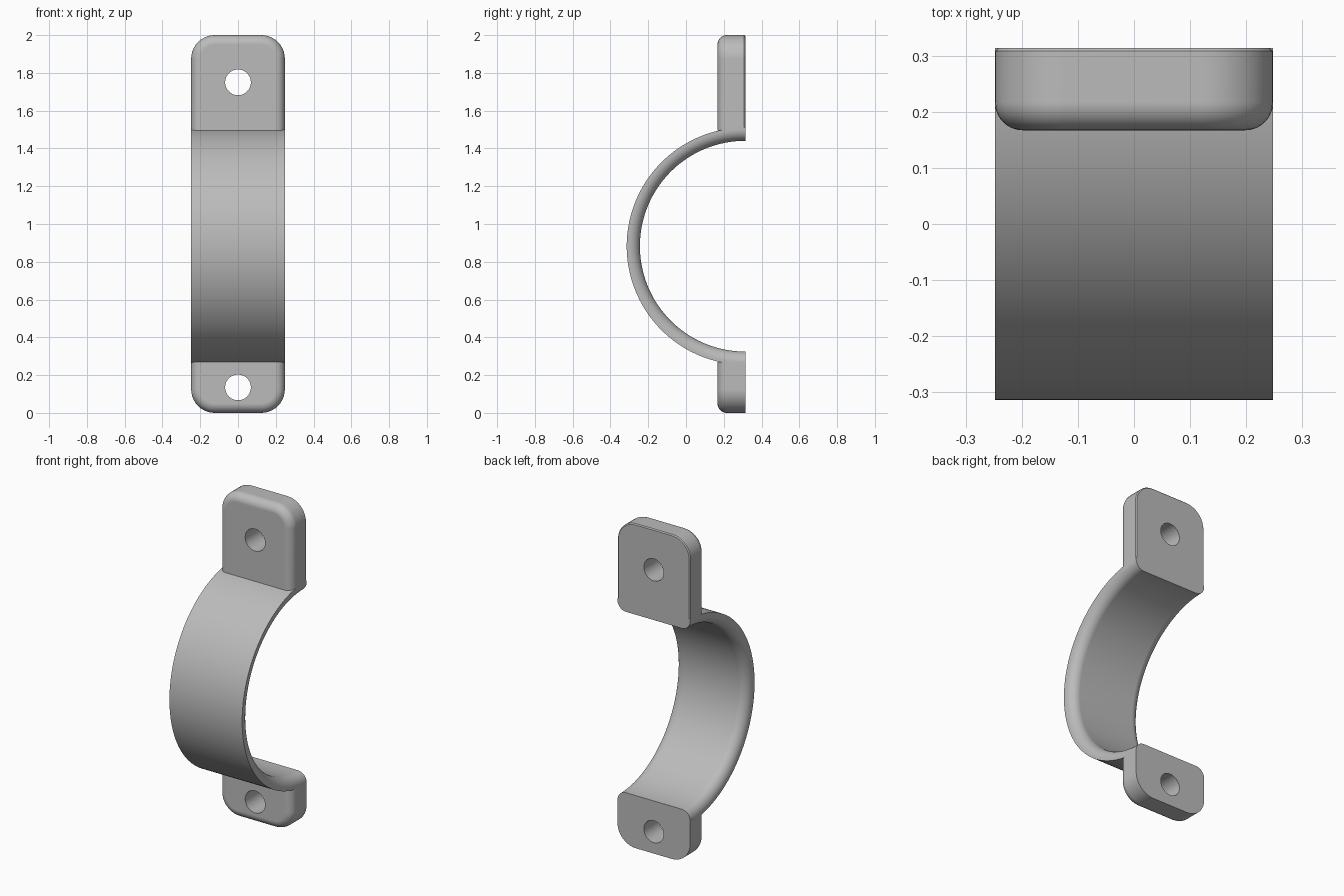
import bpy
import bmesh
from math import pi, sin, cos, radians

cube = bpy.data.objects.get("Cube")
if cube:
    bpy.data.objects.remove(cube, do_unlink=True)

HALF_W = 0.248             # half width of the strap
FRONT, BACK = 0.167, 0.314  # front and back of the tabs
AXIS_Z = 0.8825            # height of the ring axis
R_IN, R_OUT = 0.558, 0.628
FILLET, CORNER = 0.05, 0.125
STEPS = 10

grey = bpy.data.materials.new("satin grey")
grey.use_nodes = True
colour = (0.5, 0.5, 0.5, 1)
grey.diffuse_color = colour
grey.node_tree.nodes["Principled BSDF"].inputs["Base Color"].default_value = colour


def loft(name, rings):
    """Skin a list of closed point rings and cap both ends."""
    bm = bmesh.new()
    loops = [[bm.verts.new(p) for p in ring] for ring in rings]
    n = len(loops[0])
    for a, b in zip(loops, loops[1:]):
        for i in range(n):
            j = (i + 1) % n
            bm.faces.new((a[i], a[j], b[j], b[i]))
    bm.faces.new(loops[0])
    bm.faces.new(loops[-1])
    bmesh.ops.recalc_face_normals(bm, faces=bm.faces)
    mesh = bpy.data.meshes.new(name)
    bm.to_mesh(mesh)
    bm.free()
    obj = bpy.data.objects.new(name, mesh)
    bpy.context.collection.objects.link(obj)
    mesh.materials.append(grey)
    return obj


def arc(radius, start, end, steps=STEPS):
    angles = [start + (end - start) * i / steps for i in range(steps + 1)]
    return [(radius * cos(a), radius * sin(a)) for a in angles]


def finish(obj):
    bpy.ops.object.select_all(action="DESELECT")
    obj.select_set(True)
    bpy.context.view_layer.objects.active = obj
    for mod in list(obj.modifiers):
        bpy.ops.object.modifier_apply(modifier=mod.name)
    bpy.ops.object.shade_smooth_by_angle(angle=radians(30))
    weighted = obj.modifiers.new("clean shading", "WEIGHTED_NORMAL")
    weighted.keep_sharp = True


# Half-ring strap: sharp outer edges, rounded inner edges
def strap_section():
    r = 0.058
    right = [(HALF_W - r + x, R_IN + r + y) for x, y in arc(r, -pi / 2, 0)]
    left = [(-x, y) for x, y in reversed(right)]
    return right + [(HALF_W, R_OUT), (-HALF_W, R_OUT)] + left


section = strap_section()
strap = loft("strap", [
    [(x, BACK - r * c, AXIS_Z + r * s) for x, r in section]
    for c, s in arc(1, -pi / 2, pi / 2, 96)])
finish(strap)


# Tab outline, square where it meets the strap and rounded at its free end
def tab_outline(base, tip, inset, y):
    up = 1 if tip > base else -1
    r = CORNER - inset
    right = [(HALF_W - CORNER + x, y, tip + up * (z - CORNER))
             for x, z in arc(r, 0, pi / 2)]
    left = [(-x, y, z) for x, y, z in reversed(right)]
    side = HALF_W - inset
    return [(side, y, base)] + right + left + [(-side, y, base)]


def make_tab(name, base, tip, hole_z, back_bevel):
    rings = [tab_outline(base, tip, FILLET - a, FRONT + FILLET - b)
             for a, b in reversed(arc(FILLET, 0, pi / 2))]
    rings.append(tab_outline(base, tip, 0, BACK - back_bevel))
    if back_bevel:
        rings.append(tab_outline(base, tip, back_bevel, BACK))
    tab = loft(name, rings)

    # Screw hole
    bpy.ops.mesh.primitive_cylinder_add(
        vertices=48, radius=0.068, depth=1,
        location=(0, BACK, hole_z), rotation=(pi / 2, 0, 0))
    cutter = bpy.context.object
    cutter.name = name + "_hole_cutter"
    cutter.hide_render = True
    cut = tab.modifiers.new("hole", "BOOLEAN")
    cut.operation = "DIFFERENCE"
    cut.solver = "EXACT"
    cut.object = cutter
    finish(tab)
    bpy.data.objects.remove(cutter, do_unlink=True)


make_tab("upper_tab", 1.495, 2.0, 1.75, 0.006)
make_tab("lower_tab", 0.27, 0.0, 0.135, 0)
